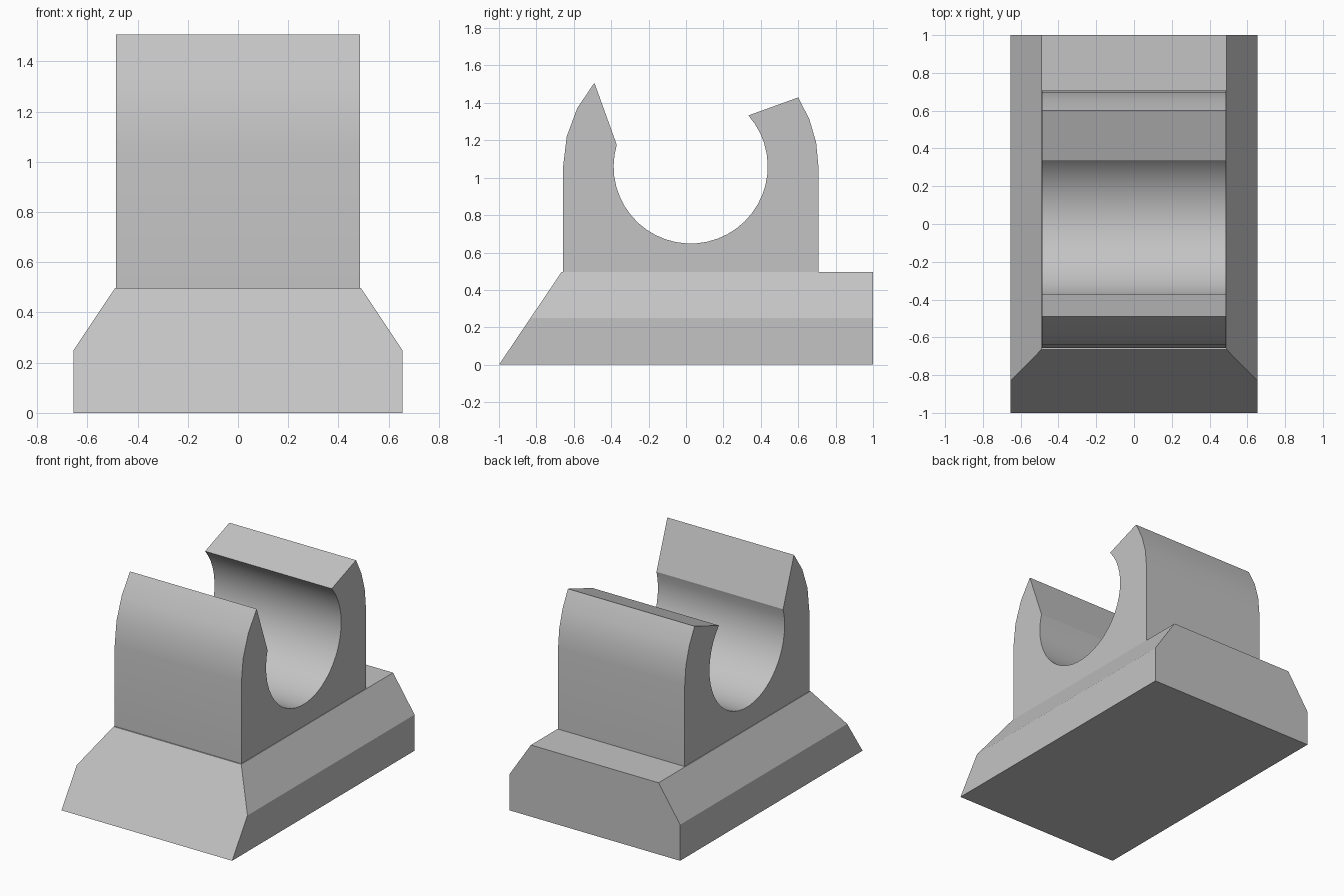
import bpy, bmesh
from math import cos, sin, radians

cube = bpy.data.objects.get("Cube")
if cube:
    bpy.data.objects.remove(cube, do_unlink=True)

grey = bpy.data.materials.new("plain grey")
grey.use_nodes = True
COLOUR = (0.55, 0.55, 0.55, 1)
grey.diffuse_color = COLOUR
grey.node_tree.nodes["Principled BSDF"].inputs["Base Color"].default_value = COLOUR


def loft(name, start, end):
    """Solid between two matching outlines."""
    bm = bmesh.new()
    a = [bm.verts.new(p) for p in start]
    b = [bm.verts.new(p) for p in end]
    bm.faces.new(a)
    bm.faces.new(b[::-1])
    for i in range(len(a)):
        j = (i + 1) % len(a)
        bm.faces.new((a[i], b[i], b[j], a[j]))
    bmesh.ops.recalc_face_normals(bm, faces=bm.faces)
    mesh = bpy.data.meshes.new(name)
    bm.to_mesh(mesh)
    bm.free()
    mesh.materials.append(grey)
    obj = bpy.data.objects.new(name, mesh)
    bpy.context.collection.objects.link(obj)
    return obj


def arc(radius, a0, a1, steps):
    """Points around the bore centre, as (y, z)."""
    angles = [radians(a0 + (a1 - a0) * i / steps) for i in range(steps + 1)]
    return [(0.025 + radius * cos(t), 1.06 + radius * sin(t)) for t in angles]


# Base: chamfered block with a raked front end
half = [(0.655, 0), (0.655, 0.25), (0.49, 0.497)]
outline = half + [(-x, z) for x, z in reversed(half)]
loft("base",
     [(x, -1 + 0.675 * z, z) for x, z in outline],
     [(x, 1, z) for x, z in outline])

# Clip: upright walls, rounded shoulders and an open round bore
profile = ([(0.708, 0.48)] + arc(0.683, 0, 32.7, 3)
           + arc(0.412, 41.5, -196.4, 30)
           + arc(0.682, 139, 180, 3) + [(-0.657, 0.48)])
clip = loft("clip",
            [(-0.486, y, z) for y, z in profile],
            [(0.486, y, z) for y, z in profile])

# Smooth the curved walls, keep the corners crisp
bpy.ops.object.select_all(action="DESELECT")
clip.select_set(True)
bpy.context.view_layer.objects.active = clip
bpy.ops.object.shade_smooth_by_angle(angle=radians(25))
